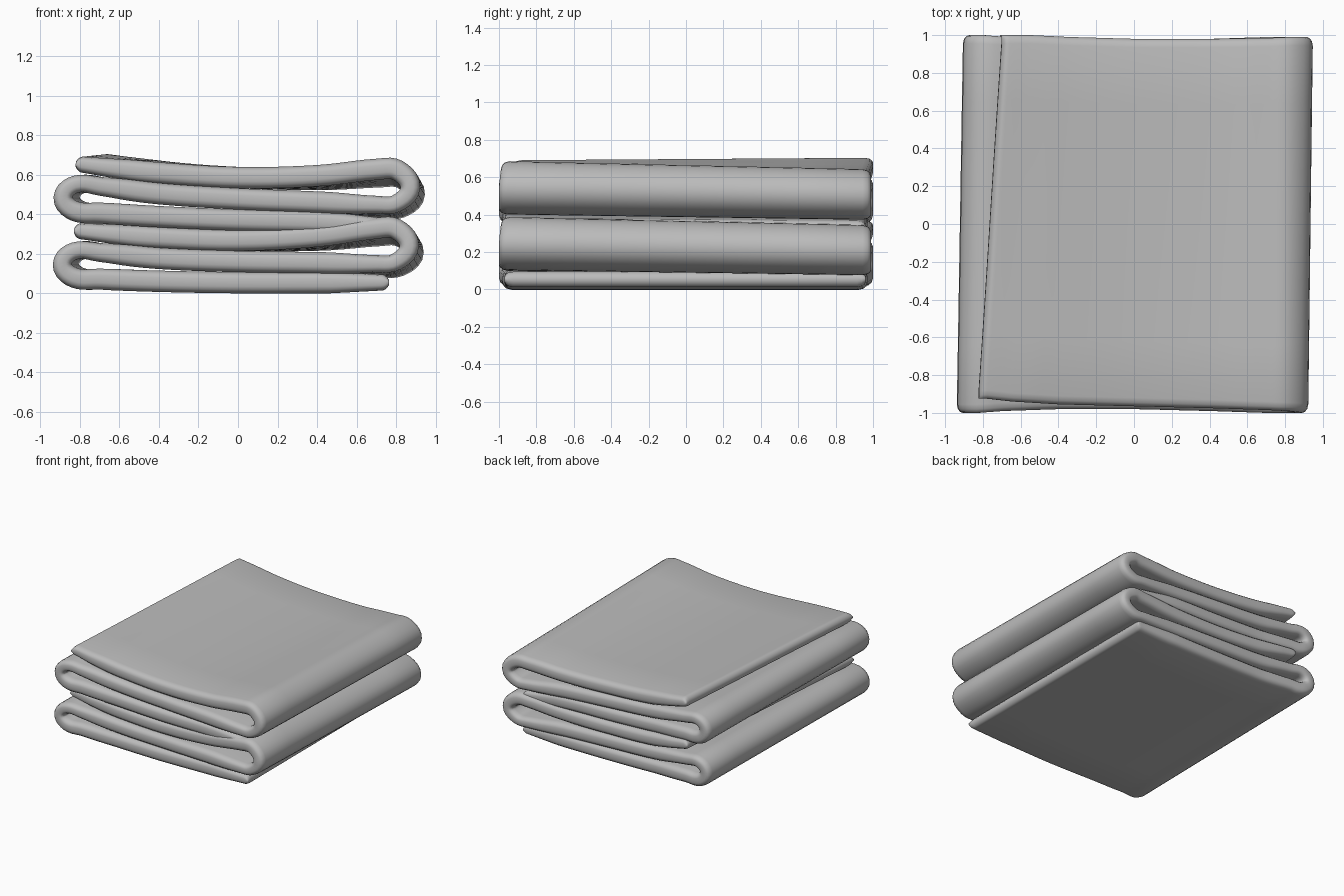
import bpy, bmesh
from mathutils import Vector
from mathutils.geometry import interpolate_bezier

if "Cube" in bpy.data.objects:
    bpy.data.objects.remove(bpy.data.objects["Cube"])

# Towel centreline: front x, front z, back shift in x and z, front y, back y
PATH = [
    (0.765, 0.055, 0.0, 0.0, -0.97, 0.96),
    (0.72, 0.054, 0.0, 0.0, -0.97, 0.96),
    (0.40, 0.053, 0.0, 0.0, -0.97, 0.97),
    (0.00, 0.053, 0.0, 0.0, -0.98, 0.97),
    (-0.40, 0.060, 0.0, 0.0, -0.98, 0.97),
    (-0.70, 0.071, 0.02, 0.0, -0.99, 0.99),
    (-0.83, 0.078, 0.03, 0.0, -1.0, 1.0),
    (-0.890, 0.145, 0.035, 0.0, -1.0, 1.0),
    (-0.83, 0.213, 0.03, 0.0, -1.0, 1.0),
    (-0.70, 0.206, 0.02, 0.0, -0.99, 0.99),
    (-0.40, 0.176, 0.0, 0.0, -0.98, 0.98),
    (0.00, 0.160, 0.0, 0.0, -0.98, 0.98),
    (0.40, 0.154, 0.0, -0.01, -0.99, 0.98),
    (0.70, 0.148, 0.01, -0.025, -1.0, 0.99),
    (0.80, 0.158, 0.02, -0.03, -1.0, 0.99),
    (0.867, 0.240, 0.025, -0.035, -1.0, 0.99),
    (0.80, 0.325, 0.02, -0.04, -0.99, 0.99),
    (0.70, 0.328, 0.01, -0.04, -0.985, 0.985),
    (0.40, 0.288, 0.0, -0.02, -0.975, 0.98),
    (0.00, 0.268, 0.0, 0.0, -0.965, 0.98),
    (-0.40, 0.281, 0.05, 0.004, -0.955, 0.99),
    (-0.65, 0.300, 0.09, 0.012, -0.94, 1.0),
    (-0.785, 0.313, 0.115, 0.016, -0.925, 1.0),
    (-0.83, 0.316, 0.12, 0.016, -0.925, 1.0),
]
HALF = 0.054
STEPS = 5


def spline(points):
    """Smooth curve through 3D points."""
    n = len(points)
    out = []
    for i in range(n - 1):
        a, b = points[i], points[i + 1]
        length = (b - a).length

        def tangent(k):
            return (points[min(k + 1, n - 1)] - points[max(k - 1, 0)]).normalized()
        h1 = a + tangent(i) * length * 0.36
        h2 = b - tangent(i + 1) * length * 0.36
        out += interpolate_bezier(a, h1, h2, b, STEPS + 1)[:-1]
    return out + [points[-1]]


def section(t, inset, half, tuck):
    """Closed ring around the folded sheet at fraction t of its depth."""
    pts = []
    for i, (x, z, dx, dz, yf, yb) in enumerate(PATH):
        y = (yf + inset) * (1 - t) + (yb - inset) * t
        drop = tuck * (1 + t) if i < 2 else 0
        pts.append((Vector((x + dx * t, 0, z + dz * t - drop)), y))
    line = spline([p for p, y in pts])
    ys = [y for p, y in pts]
    n = len(line)
    left, right = [], []
    for i, p in enumerate(line):
        d = (line[min(i + 1, n - 1)] - line[max(i - 1, 0)]).normalized()
        k, f = divmod(i, STEPS)
        y = ys[k] if f == 0 else ys[k] + (ys[k + 1] - ys[k]) * f / STEPS
        # thinner, rounded hems at both free ends
        e = min((line[i] - line[0]).length, (line[i] - line[-1]).length)
        h = half * (0.72 + 0.28 * min(1, e / 0.3))
        u = 1 - min(1, e / 0.035)
        h *= max(0.3, (1 - u * u) ** 0.5)
        nrm = Vector((-d.z, 0, d.x)) * h
        left.append(p + nrm + Vector((0, y, 0)))
        right.append(p - nrm + Vector((0, y, 0)))
    return left + right[::-1], n


def towel(name, material, tuck):
    bm = bmesh.new()
    # rounded side edges, then the long straight run of the towel
    edge = [(0.0, 0.35), (0.006, 0.65), (0.02, 0.88), (0.045, 1.0)]
    stations = [(0.0, i, h) for i, h in edge]
    stations += [(k / 6, 0.045 * abs(1 - k / 3), 1.0) for k in range(1, 6)]
    stations += [(1.0, i, h) for i, h in reversed(edge)]
    rings = []
    for t, inset, h in stations:
        ring, n = section(t, inset, HALF * h, tuck)
        rings.append([bm.verts.new(v) for v in ring])
    m = 2 * n
    for a, b in zip(rings, rings[1:]):
        for i in range(m):
            j = (i + 1) % m
            bm.faces.new((a[i], a[j], b[j], b[i]))
    for ring in (rings[0], rings[-1]):
        for i in range(n - 1):
            bm.faces.new((ring[i], ring[i + 1], ring[m - 2 - i], ring[m - 1 - i]))
    bmesh.ops.recalc_face_normals(bm, faces=bm.faces)
    for f in bm.faces:
        f.smooth = True
    mesh = bpy.data.meshes.new(name)
    bm.to_mesh(mesh)
    bm.free()
    mesh.materials.append(material)
    ob = bpy.data.objects.new(name, mesh)
    bpy.context.collection.objects.link(ob)
    return ob


# Grey cloth
cloth = bpy.data.materials.new("cloth")
cloth.diffuse_color = (0.5, 0.5, 0.5, 1)
cloth.use_nodes = True
cloth.node_tree.nodes["Principled BSDF"].inputs["Base Color"].default_value = cloth.diffuse_color

# Two folded towels; the upper one leans slightly and its hem is tucked under
towel("lower_towel", cloth, 0.0)
upper = towel("upper_towel", cloth, 0.012)
upper.location = (0.0, 0, 0.317)
upper.rotation_euler.y = 0.025
